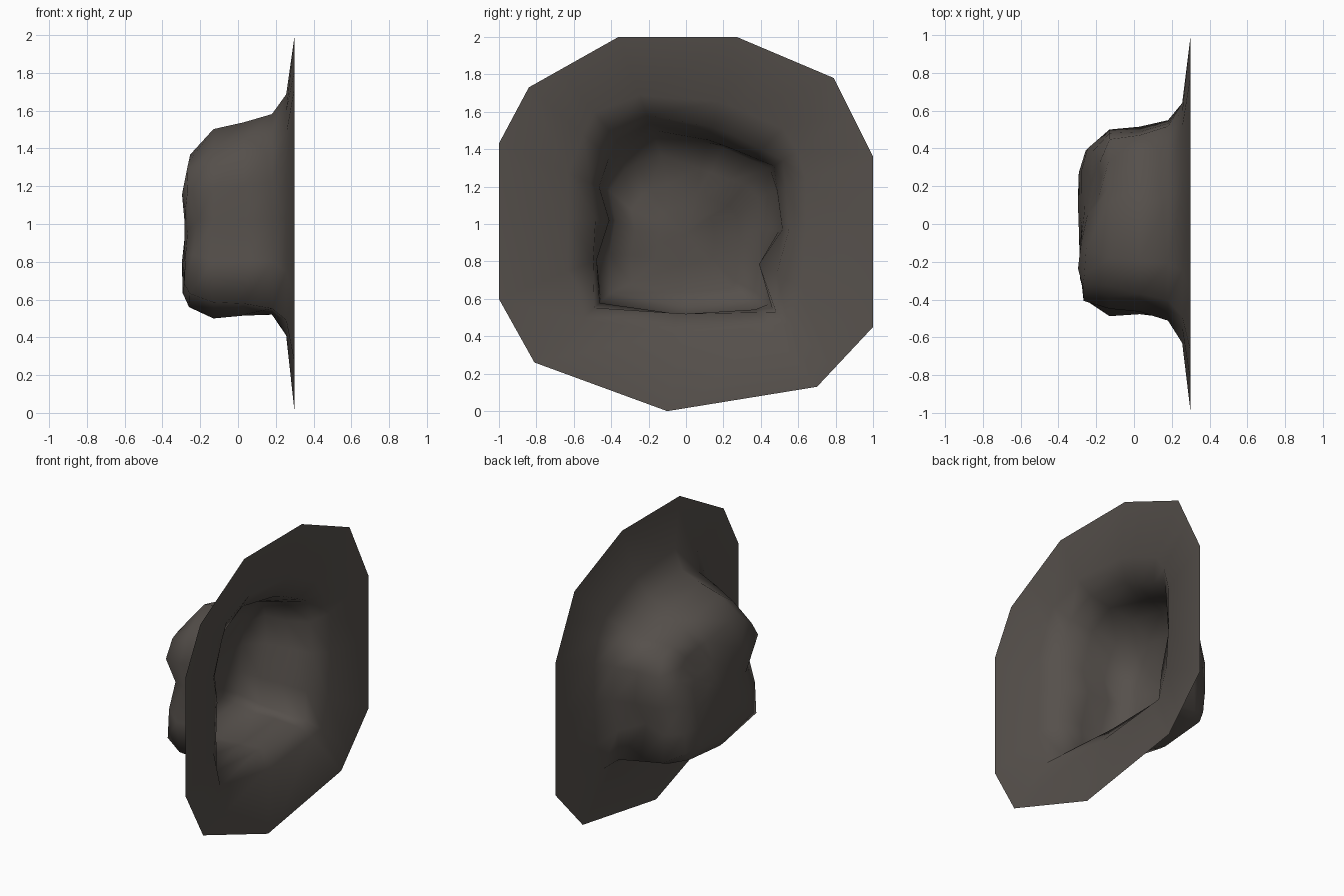
import bpy, bmesh, math

if "Cube" in bpy.data.objects:
    bpy.data.objects.remove(bpy.data.objects["Cube"])

rock = bpy.data.materials.new("dark grey brown rock")
rock.diffuse_color = (0.092, 0.080, 0.071, 1)
rock.use_nodes = True
rock.node_tree.nodes["Principled BSDF"].inputs["Base Color"].default_value = rock.diffuse_color
CZ = 1.0  # height of the hollow's axis

# Outlines as (y, z), from the flat rim to the back wall
RIM = [(-.10, .0), (.70, .13), (1, .45), (1, 1.36), (.79, 1.78), (.27, 2),
       (-.36, 2), (-.84, 1.73), (-1, 1.43), (-1, .60), (-.81, .26)]
LIP = [(0, .41), (.57, .47), (.64, .75), (.64, 1.3), (.54, 1.5), (.2, 1.65),
       (-.2, 1.70), (-.48, 1.62), (-.63, 1.3), (-.63, .7), (-.55, .47)]
MOUTH = [(0, .52), (.51, .53), (.48, .77), (.55, .97), (.52, 1.34), (.2, 1.50),
         (-.15, 1.60), (-.38, 1.53), (-.52, 1.28), (-.48, 1.0), (-.50, .75), (-.49, .55)]
THROAT = [(0, .515), (.46, .55), (.38, .77), (.515, .97), (.47, 1.31), (.2, 1.42),
          (-.17, 1.55), (-.37, 1.45), (-.47, 1.22), (-.41, 1.02), (-.48, .8), (-.46, .56)]
DEEP = [(0, .50), (.44, .55), (.43, .77), (.51, 1.0), (.46, 1.29), (.2, 1.41),
        (-.17, 1.51), (-.37, 1.37), (-.45, 1.2), (-.40, 1.0), (-.49, .8), (-.45, .56)]
BACK = [(0, .56), (.36, .59), (.39, .8), (.40, 1.0), (.38, 1.18), (.15, 1.27),
        (-.17, 1.38), (-.34, 1.28), (-.41, 1.17), (-.37, .98), (-.42, .8), (-.40, .59)]
RINGS = [(.30, RIM), (.255, LIP), (.18, MOUTH), (.03, THROAT), (-.13, DEEP), (-.255, BACK)]
# Dents and bulges of the back wall: y, z, radius, depth along x
BUMPS = [(-.40, .98, .13, .05), (.12, .72, .18, -.015),
         (-.33, 1.2, .13, -.025), (.22, 1.22, .20, .085)]


def angle(p):
    return math.atan2(p[1] - CZ, p[0]) % math.tau


def cast(poly, a):
    """Point where a ray from the axis meets the outline."""
    dy, dz = math.cos(a), math.sin(a)
    best = 0
    for (y0, z0), (y1, z1) in zip(poly, poly[1:] + poly[:1]):
        ey, ez = y1 - y0, z1 - z0
        det = dy * ez - dz * ey
        if abs(det) < 1e-9:
            continue
        t = (y0 * ez - (z0 - CZ) * ey) / det
        s = (y0 * dz - (z0 - CZ) * dy) / det
        if t > 0 and -1e-6 <= s <= 1 + 1e-6:
            best = max(best, t)
    return dy * best, CZ + dz * best


def bump(y, z):
    return sum(d * math.exp(-((y - by) ** 2 + (z - bz) ** 2) / r ** 2)
               for by, bz, r, d in BUMPS)


# Columns follow the corners of the rim and throat
angles = [angle(p) for p in RIM]
for p in THROAT:
    a = angle(p)
    if all(abs((a - b + math.pi) % math.tau - math.pi) > .06 for b in angles):
        angles.append(a)
angles.sort()

# Hollow with flaring rim, lofted through the outlines
bm = bmesh.new()
loops = []
for x, poly in RINGS:
    pts = [cast(poly, a) for a in angles]
    loops.append([bm.verts.new((x + (bump(y, z) if x < -.2 else 0), y, z)) for y, z in pts])

# Uneven inner back wall
for k in (.72, .38):
    ring = []
    for a in angles:
        y, z = cast(BACK, a)
        y, z = y * k, .95 + (z - CZ) * k
        ring.append(bm.verts.new((-.285 + bump(y, z), y, z)))
    loops.append(ring)
n = len(angles)
for outer, inside in zip(loops, loops[1:]):
    for i in range(n):
        j = (i + 1) % n
        bm.faces.new((outer[i], outer[j], inside[j], inside[i]))
mid = bm.verts.new((-.28, 0, .95))
for i in range(n):
    bm.faces.new((loops[-1][i], loops[-1][(i + 1) % n], mid))

mesh = bpy.data.meshes.new("cave_hollow")
bm.to_mesh(mesh)
bm.free()
cave = bpy.data.objects.new("cave_hollow", mesh)
bpy.context.collection.objects.link(cave)
mesh.materials.append(rock)
bpy.context.view_layer.objects.active = cave
cave.select_set(True)
bpy.ops.object.shade_smooth()
